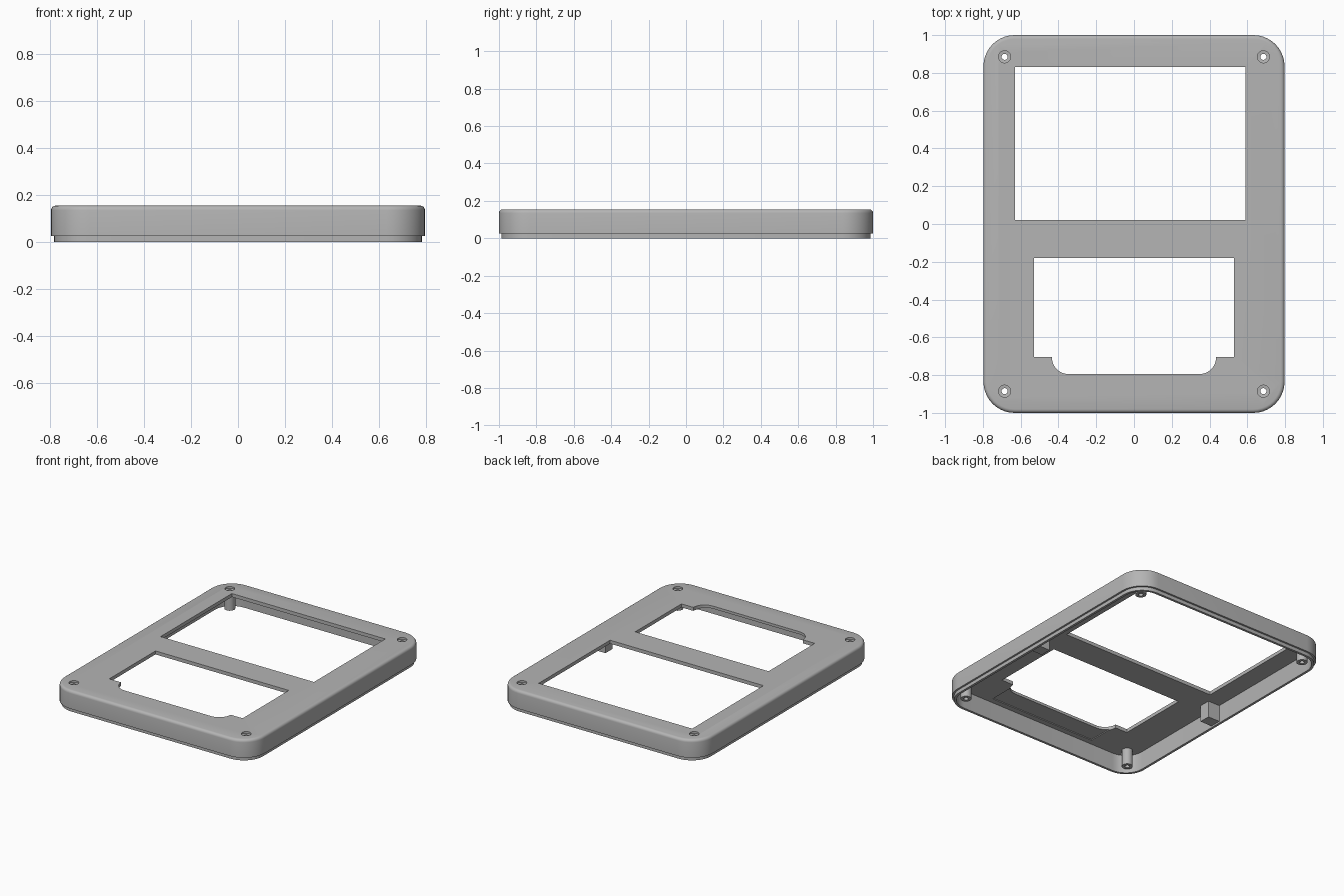
import bpy, bmesh
from math import cos, sin, pi, radians

cube = bpy.data.objects.get("Cube")
if cube:
    bpy.data.objects.remove(cube, do_unlink=True)

HALF_X, HALF_Y, HEIGHT = 0.797, 1.0, 0.155
PLATE_Z = 0.13

grey = bpy.data.materials.new("plain grey")
grey.use_nodes = True
colour = (0.46, 0.46, 0.46, 1)
grey.diffuse_color = colour
grey.node_tree.nodes["Principled BSDF"].inputs["Base Color"].default_value = colour


def arc(cx, cy, r, start, end, steps=10):
    angles = [radians(start + (end - start) * i / steps) for i in range(steps + 1)]
    return [(cx + r * cos(a), cy + r * sin(a)) for a in angles]


def rounded_rect(inset):
    r = 0.165 - inset
    x, y = HALF_X - 0.165, HALF_Y - 0.165
    corners = [(x, y, 0), (-x, y, 90), (-x, -y, 180), (x, -y, 270)]
    return [p for cx, cy, a in corners for p in arc(cx, cy, r, a, a + 90)]


def loft(name, sections, closed=False):
    """Skin a stack of (outline, z) sections, capping the ends or joining them."""
    bm = bmesh.new()
    rings = [[bm.verts.new((x, y, z)) for x, y in pts] for pts, z in sections]
    pairs = list(zip(rings, rings[1:]))
    if closed:
        pairs.append((rings[-1], rings[0]))
    else:
        bm.faces.new(rings[0])
        bm.faces.new(rings[-1])
    for a, b in pairs:
        for i in range(len(a)):
            j = (i + 1) % len(a)
            bm.faces.new((a[i], a[j], b[j], b[i]))
    bmesh.ops.recalc_face_normals(bm, faces=bm.faces)
    mesh = bpy.data.meshes.new(name)
    bm.to_mesh(mesh)
    bm.free()
    ob = bpy.data.objects.new(name, mesh)
    bpy.context.collection.objects.link(ob)
    mesh.materials.append(grey)
    return ob


def box(name, x0, x1, y0, y1, z0, z1):
    pts = [(x0, y0), (x1, y0), (x1, y1), (x0, y1)]
    return loft(name, [(pts, z0), (pts, z1)])


def smooth(ob):
    bpy.ops.object.select_all(action='DESELECT')
    ob.select_set(True)
    bpy.context.view_layer.objects.active = ob
    bpy.ops.object.shade_smooth_by_angle(angle=radians(35))


# Hollow shell: stepped lip, outer wall, rounded top edge, inner cavity
profile = [(0.03, PLATE_Z), (0.03, 0), (0.013, 0), (0.013, 0.025), (0, 0.025), (0, 0.135)]
profile += [(0.02 - 0.02 * cos(a), 0.135 + 0.02 * sin(a))
            for a in (pi / 8, pi / 4, 3 * pi / 8, pi / 2)]
shell = loft("bezel_shell", [(rounded_rect(i), z) for i, z in profile])

# Large window, and small window with a round-cornered extension
cutters = [box("large_window_cutter", -0.63, 0.59, 0.02, 0.83, -0.1, 0.3)]
outline = [(0.53, -0.705), (0.53, -0.18), (-0.53, -0.18), (-0.53, -0.705)]
outline += arc(-0.345, -0.705, 0.09, 180, 270) + arc(0.345, -0.705, 0.09, 270, 360)
cutters.append(loft("small_window_cutter", [(outline, -0.1), (outline, 0.3)]))

# Shallow pocket under the small window
cutters.append(box("pocket_cutter", -0.42, 0.42, -0.93, -0.7, 0.1, PLATE_Z + 0.006))

# Counterbored screw holes with hollow posts beneath
for side, x in (("right", -0.685), ("left", 0.685)):
    for end, y in (("front", -0.885), ("back", 0.885)):
        def ring(r):
            return arc(x, y, r, 0, 345, 23)
        cutters.append(loft("hole_cutter", [(ring(0.016), -0.1), (ring(0.016), 0.14),
                                            (ring(0.032), 0.142), (ring(0.032), 0.3)]))
        smooth(loft(f"{end}_{side}_post",
                    [(ring(0.036), 0.012), (ring(0.036), 0.136),
                     (ring(0.016), 0.136), (ring(0.016), 0.012)], closed=True))

for c in cutters:
    c.hide_render = True
    mod = shell.modifiers.new("cut", 'BOOLEAN')
    mod.operation, mod.solver, mod.object = 'DIFFERENCE', 'EXACT', c
cut_mesh = bpy.data.meshes.new_from_object(
    shell.evaluated_get(bpy.context.evaluated_depsgraph_get()))
shell.modifiers.clear()
shell.data = cut_mesh
for c in cutters:
    bpy.data.objects.remove(c, do_unlink=True)
smooth(shell)

# Support blocks on the side walls
for side, s in (("left", 1), ("right", -1)):
    xs = sorted((s * 0.675, s * 0.775))
    box(f"{side}_support_block", *xs, -0.13, -0.05, 0.012, 0.135)
